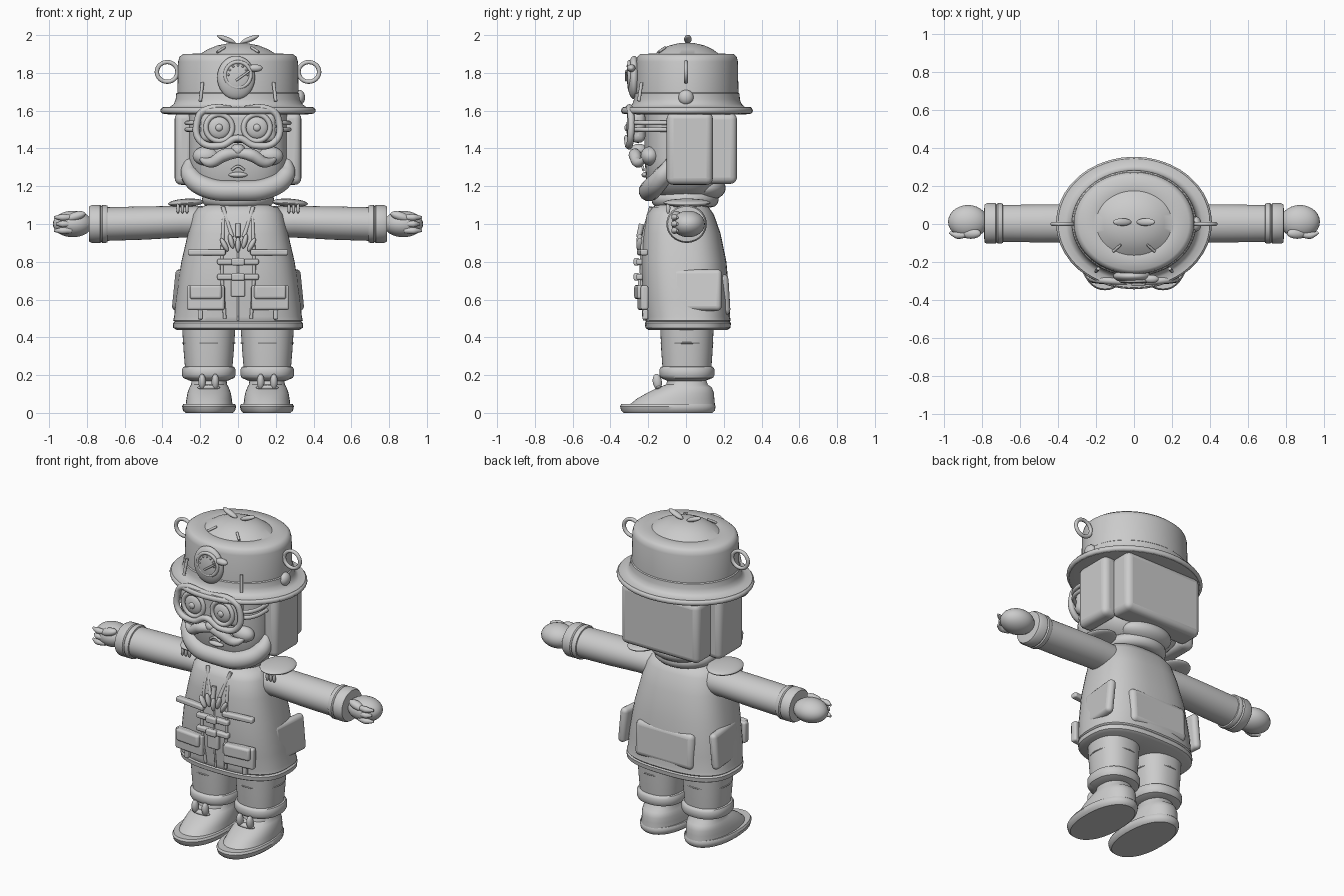
import bpy, bmesh, math
from mathutils import Vector

if "Cube" in bpy.data.objects:
    bpy.data.objects.remove(bpy.data.objects["Cube"])

clay = bpy.data.materials.new("plain_grey")
clay.use_nodes = True
clay.diffuse_color = (0.6, 0.6, 0.6, 1)
clay.node_tree.nodes["Principled BSDF"].inputs["Base Color"].default_value = (0.6, 0.6, 0.6, 1)


def finish(obj, name, angle=40):
    obj.name = name
    obj.data.materials.clear()
    obj.data.materials.append(clay)
    bpy.ops.object.select_all(action="DESELECT")
    obj.select_set(True)
    bpy.context.view_layer.objects.active = obj
    bpy.ops.object.shade_smooth_by_angle(angle=math.radians(angle))
    return obj


def loft(name, rings, power=2, cx=0, axis="z", centre=(0, 0), side=1, count=48):
    """Skin closed rings (height, radius a, radius b, offset b)."""
    bm = bmesh.new()
    loops = []
    for h, a, b, off in rings:
        loop = []
        for i in range(count):
            t = 2 * math.pi * i / count
            c, s = math.cos(t), math.sin(t)
            u = math.copysign(abs(c) ** (2 / power), c) * a
            v = math.copysign(abs(s) ** (2 / power), s) * b + off
            p = (cx + u, v, h) if axis == "z" else (side * h, centre[0] + u, centre[1] + v)
            loop.append(bm.verts.new(p))
        loops.append(loop)
    for lo, hi in zip(loops, loops[1:]):
        for i in range(count):
            j = (i + 1) % count
            bm.faces.new((lo[i], lo[j], hi[j], hi[i]))
    bm.faces.new(loops[0])
    bm.faces.new(loops[-1])
    bmesh.ops.recalc_face_normals(bm, faces=bm.faces)
    mesh = bpy.data.meshes.new(name)
    bm.to_mesh(mesh)
    bm.free()
    obj = bpy.data.objects.new(name, mesh)
    bpy.context.collection.objects.link(obj)
    return finish(obj, name)


def ball(name, at, size, rot=(0, 0, 0)):
    bpy.ops.mesh.primitive_uv_sphere_add(segments=28, ring_count=16, location=at, rotation=rot)
    bpy.context.object.scale = size
    return finish(bpy.context.object, name)


def box(name, at, size, bevel=0.01, rot=(0, 0, 0)):
    bpy.ops.mesh.primitive_cube_add(size=1, location=at, rotation=rot)
    obj = bpy.context.object
    obj.scale = size
    bpy.ops.object.transform_apply(location=False, rotation=False, scale=True)
    mod = obj.modifiers.new("round", "BEVEL")
    mod.width, mod.segments = bevel, 4
    return finish(obj, name)


def ring(name, at, radius, thick, rot=(0, 0, 0), scale=(1, 1, 1)):
    bpy.ops.mesh.primitive_torus_add(major_radius=radius, minor_radius=thick, major_segments=40,
                                     minor_segments=12, location=at, rotation=rot)
    bpy.context.object.scale = scale
    return finish(bpy.context.object, name)


def tube(name, points, thick, closed=False, taper=None):
    data = bpy.data.curves.new(name, "CURVE")
    data.dimensions, data.bevel_depth, data.bevel_resolution = "3D", thick, 4
    data.use_fill_caps, data.resolution_u = True, 8
    sp = data.splines.new("BEZIER")
    sp.bezier_points.add(len(points) - 1)
    sp.use_cyclic_u = closed
    for i, (bp, p) in enumerate(zip(sp.bezier_points, points)):
        bp.co = Vector(p)
        bp.handle_left_type = bp.handle_right_type = "AUTO"
        bp.radius = taper[i] if taper else 1
    obj = bpy.data.objects.new(name, data)
    bpy.context.collection.objects.link(obj)
    bpy.ops.object.select_all(action="DESELECT")
    obj.select_set(True)
    bpy.context.view_layer.objects.active = obj
    bpy.ops.object.convert(target="MESH")
    return finish(bpy.context.object, name)


def mirrored(points):
    """Extend a right-to-centre path to the other side."""
    return points + [(-x, y, z) for x, y, z in points[-2::-1]]


FRONT = (math.pi / 2, 0, 0)

# Pot hat with brim and lid
pot = [(1.58, .36), (1.583, .395), (1.60, .41), (1.618, .4), (1.62, .36), (1.635, .34), (1.66, .33),
       (1.69, .327), (1.695, .321), (1.86, .317), (1.885, .31), (1.9, .29), (1.902, .215), (1.9, .2),
       (1.925, .16), (1.945, .11), (1.957, .05), (1.958, .005)]
loft("pot_hat", [(z, r, r * .85, .005) for z, r in pot], count=64)
ring("brim_rim", (0, .005, 1.6), .395, .016, scale=(1, .85, 1))

# Gauge on the hat
ball("gauge_case", (-.01, -.275, 1.775), (.1, .038, .115))
ring("gauge_bezel", (0, -.3, 1.79), .068, .01, FRONT)
tube("gauge_needle", [(-.01, -.318, 1.76), (.06, -.318, 1.81)], .006)
ball("gauge_valve", (.09, -.29, 1.825), (.04, .022, .02))
for i in range(7):
    a = math.pi * i / 6
    ball("gauge_mark", (.05 * math.cos(a), -.308, 1.79 + .05 * math.sin(a)), (.006, .006, .006))
ball("hat_rivet", (.325, 0, 1.67), (.03, .04, .04))

# Head and back hair
loft("head", [(1.13, .1, .1, -.02), (1.17, .2, .16, -.02), (1.23, .25, .19, -.02), (1.35, .265, .2, -.02),
              (1.6, .265, .2, -.02)], power=2.8)
box("back_hair", (0, .19, 1.4), (.54, .16, .375), .035)
ball("nape", (0, .1, 1.19), (.17, .11, .07))

# Beard, moustache and mouth
beard = [(.26, -.08, 1.33), (.253, -.12, 1.26), (.17, -.175, 1.195), (0, -.195, 1.175)]
tube("beard", mirrored(beard), .056, taper=(.5, .9, 1, 1, 1, .9, .5))
tube("mouth", [(-.035, -.225, 1.285), (0, -.23, 1.305), (.035, -.225, 1.285)], .007)
ball("lower_lip", (0, -.215, 1.26), (.05, .02, .015))
ball("nose", (0, -.25, 1.39), (.04, .045, .035))

# Goggles
frame = [(.215, -.29, 1.55), (.2, -.295, 1.44), (.09, -.305, 1.415), (0, -.31, 1.455), (-.09, -.305, 1.415),
         (-.2, -.295, 1.44), (-.215, -.29, 1.55), (-.18, -.295, 1.6), (0, -.305, 1.605), (.18, -.295, 1.6)]
tube("goggle_frame", frame, .018, closed=True)
box("goggle_body", (0, -.255, 1.515), (.41, .08, .17), .035)

# Scarf and jacket
ring("scarf", (0, -.005, 1.13), .14, .042, scale=(1.05, .98, 1))
loft("jacket", [(.44, .325, .21, .01), (.45, .343, .225, .01), (.475, .345, .228, .01), (.483, .335, .222, .01),
                (.49, .343, .227, .01), (.51, .338, .225, .008), (.6, .33, .232, 0), (.8, .3, .226, -.012),
                (.95, .265, .205, -.022), (1.05, .24, .178, -.03), (1.09, .21, .15, -.03),
                (1.11, .12, .1, -.02)], power=2.7)
box("back_pocket", (0, .195, .625), (.4, .07, .22), .03, (.06, 0, 0))
tube("front_seam", [(0, -.235, .95), (0, -.238, .7), (0, -.222, .49)], .006)
for z, w in ((.8, .22), (.72, .22)):
    box("toggle_strap", (0, -.245, z), (w, .035, .032), .01)
    box("toggle", (0, -.262, z), (.07, .03, .04), .01)
box("buckle", (0, -.24, .66), (.075, .03, .09), .008)
for i in range(5):
    ball("charm", ((i - 2) * .036, -.245, .89 + .018 * (i % 2)), (.014, .018, .04), (0, (i - 2) * .25, 0))
tube("whistle", [(0, -.235, 1.0), (0, -.25, .93)], .014)

for s, side in ((1, "left_"), (-1, "right_")):
    # Hat fittings
    ring(side + "pot_handle", (s * .375, 0, 1.805), .052, .011, FRONT, (1.05, 1, 1))
    tube(side + "hat_pin", [(s * .188, -.235, 1.75), (s * .2, -.25, 1.65)], .009)
    tube(side + "lid_pin", [(s * .11, -.145, 1.91), (s * .07, -.11, 1.935)], .007)
    ball(side + "lid_leaf", (s * .062, .01, 1.978), (.052, .02, .014), (0, -s * .38, 0))

    # Face
    box(side + "hair", (s * .285, .02, 1.4), (.1, .245, .385), .035)
    ring(side + "lens_rim", (s * .1, -.298, 1.51), .07, .014, FRONT)
    ring(side + "eye_ring", (s * .1, -.3, 1.51), .043, .009, FRONT)
    ball(side + "eye", (s * .1, -.295, 1.51), (.058, .022, .058))
    ball(side + "pupil", (s * .1, -.312, 1.51), (.02, .014, .02))
    for z in (1.5, 1.535):
        tube(side + "goggle_strap", [(s * .2, -.285, z), (s * .258, -.22, z), (s * .272, -.08, z)], .012)
    tube(side + "moustache", [(0, -.265, 1.375), (s * .07, -.27, 1.365), (s * .15, -.25, 1.325),
                              (s * .215, -.21, 1.36)], .034, taper=(.7, 1, .8, .15))
    ball(side + "cheek", (s * .17, -.19, 1.36), (.07, .05, .05))

    # Jacket details
    tube(side + "jacket_edge", [(s * .075, -.185, 1.08), (s * .08, -.222, .95), (s * .085, -.236, .75),
                                (s * .07, -.222, .5)], .009)
    tube(side + "lapel", [(s * .08, -.185, 1.09), (s * .03, -.228, .93)], .011)
    box(side + "chest_strap", (s * .165, -.23, .85), (.2, .04, .032), .01, (0, 0, s * .1))
    box(side + "pocket", (s * .17, -.228, .61), (.2, .04, .13), .012, (0, 0, s * .1))
    box(side + "pocket_flap", (s * .17, -.247, .64), (.17, .04, .075), .014, (0, 0, s * .1))
    box(side + "hem_tab", (s * .2, -.215, .52), (.025, .03, .05), .006)
    box(side + "hip_pouch", (s * .305, .06, .65), (.05, .26, .22), .024, (0, -s * .1, -s * .1))
    ball(side + "epaulette", (s * .275, .005, 1.112), (.095, .125, .022), (0, s * .06, 0))
    for i in range(3):
        ball(side + "tassel", (s * (.27 + .024 * i), -.095, 1.083), (.009, .012, .028))

    # Arm and hand
    arm = [(.15, .09, .085, .01), (.3, .1, .084, .012), (.5, .1, .088, .005), (.69, .097, .089, 0),
           (.692, .103, .097, 0), (.7, .107, .1, 0), (.718, .107, .1, 0), (.724, .1, .094, 0),
           (.73, .107, .1, 0), (.775, .107, .1, 0), (.788, .1, .093, 0), (.79, .075, .07, 0)]
    loft(side + "sleeve", arm, axis="x", centre=(.003, 1.0), side=s)
    ball(side + "hand", (s * .875, .012, 1.0), (.105, .088, .07))
    for i, z in enumerate((1.035, 1.0, .965)):
        tube(side + "finger", [(s * .88, -.055, z), (s * .93, -.06, z), (s * (.972 - .012 * (i % 2)), -.045, z)],
             .018, taper=(.8, 1, .4))
    ball(side + "thumb", (s * .86, -.05, 1.04), (.055, .028, .024), (0, s * .3, 0))

    # Trousers and shoe
    leg = [(.17, .1, .1, 0), (.185, .135, .138, .005), (.2, .142, .146, .005), (.23, .142, .146, .005),
           (.243, .135, .138, .005), (.246, .126, .13, .005), (.33, .133, .136, .005), (.47, .142, .142, .005)]
    loft(side + "trouser_leg", leg, cx=s * .155, power=2.3)
    ring(side + "knee_seam", (s * .155, .005, .37), .137, .004)
    sole = [(0, .125, .235, -.095), (.012, .138, .248, -.095), (.035, .143, .253, -.0965), (.048, .136, .246, -.096)]
    loft(side + "sole", sole, cx=s * .153, power=2.2)
    upper = [(.045, .124, .225, -.072), (.075, .12, .205, -.055), (.105, .115, .178, -.03),
             (.135, .104, .142, -.005), (.15, .095, .11, .005), (.2, .09, .095, .005)]
    loft(side + "shoe", upper, cx=s * .153, power=2.2)
    for x in (.12, .19):
        ball(side + "lace_loop", (s * x, -.152, .165), (.02, .024, .042), (.15, 0, 0))
    ball(side + "lace_knot", (s * .155, -.145, .135), (.06, .02, .014))
